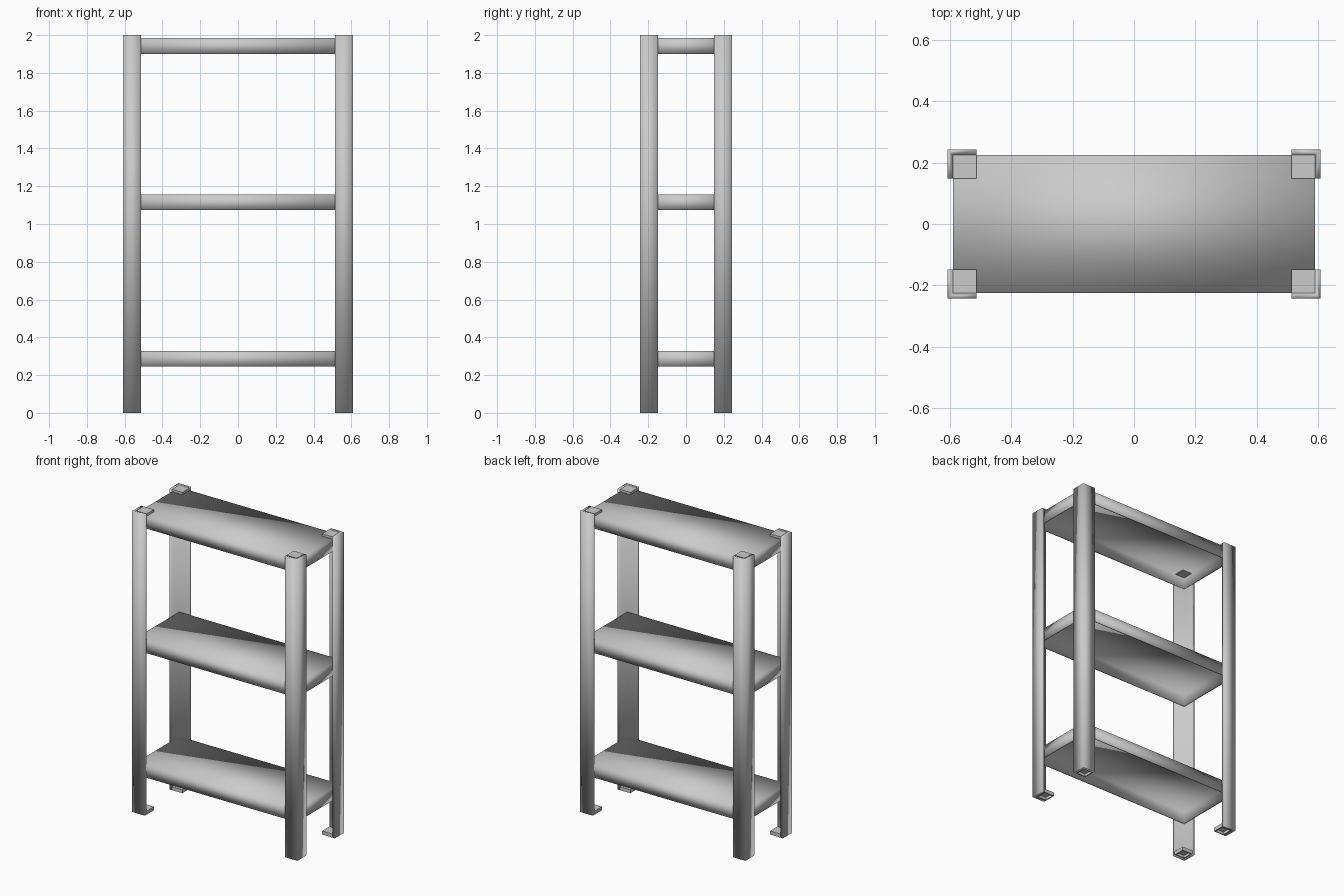
import bpy
import bmesh

cube = bpy.data.objects.get("Cube")
if cube:
    bpy.data.objects.remove(cube, do_unlink=True)

steel = bpy.data.materials.new("grey steel")
steel.use_nodes = True
grey = (0.6, 0.6, 0.6, 1)
steel.diffuse_color = grey
steel.node_tree.nodes["Principled BSDF"].inputs["Base Color"].default_value = grey

OUT_X, OUT_Y = 0.608, 0.243   # outer corner of the posts
LEG = 0.094                   # width of each angle-iron flange
WALL = 0.018                  # flange thickness
IN_X, IN_Y = OUT_X - LEG, OUT_Y - LEG


def prism(name, outline, z0, z1, open_bottom=False, smooth=False):
    """Extrude a flat outline upwards, optionally without its bottom face."""
    bm = bmesh.new()
    base = bm.faces.new([bm.verts.new((x, y, z0)) for x, y in outline])
    top = bmesh.ops.extrude_face_region(bm, geom=[base], use_keep_orig=True)
    for v in top["geom"]:
        if isinstance(v, bmesh.types.BMVert):
            v.co.z = z1
    bmesh.ops.recalc_face_normals(bm, faces=bm.faces)
    if open_bottom:
        low = [f for f in bm.faces if all(abs(v.co.z - z0) < 1e-5 for v in f.verts)]
        bmesh.ops.delete(bm, geom=low, context="FACES_ONLY")
    for f in bm.faces:
        f.smooth = smooth
    mesh = bpy.data.meshes.new(name)
    bm.to_mesh(mesh)
    bm.free()
    mesh.materials.append(steel)
    obj = bpy.data.objects.new(name, mesh)
    bpy.context.collection.objects.link(obj)
    return obj


def rect(x0, y0, x1, y1):
    return [(x0, y0), (x1, y0), (x1, y1), (x0, y1)]


def thicken(obj, thickness):
    mod = obj.modifiers.new("Thickness", "SOLIDIFY")
    mod.thickness = thickness
    mod.offset = -1


def four_corners(obj):
    mod = obj.modifiers.new("Four corners", "MIRROR")
    mod.use_axis = (True, True, False)
    mod.use_mirror_merge = False


# Angle-iron corner posts, open towards the middle
wx, wy = OUT_X - WALL, OUT_Y - WALL
angle = [(OUT_X, IN_Y), (OUT_X, OUT_Y), (IN_X, OUT_Y),
         (IN_X, wy), (wx, wy), (wx, IN_Y)]
four_corners(prism("corner_posts", angle, 0, 2, smooth=True))

# Square plates closing the posts at the top
inner = rect(IN_X, IN_Y, wx, wy)
four_corners(prism("post_caps", inner, 1.977, 2))

# Shallow hollow feet
feet = prism("post_feet", inner, 0, 0.024, open_bottom=True)
thicken(feet, 0.01)
four_corners(feet)

# Tray shelves with folded-down edges, open below
for name, bottom in (("lower_shelf", 0.245), ("middle_shelf", 1.073), ("upper_shelf", 1.901)):
    shelf = prism(name, rect(-wx, -wy, wx, wy), bottom, bottom + 0.083,
                  open_bottom=True, smooth=True)
    thicken(shelf, 0.01)
